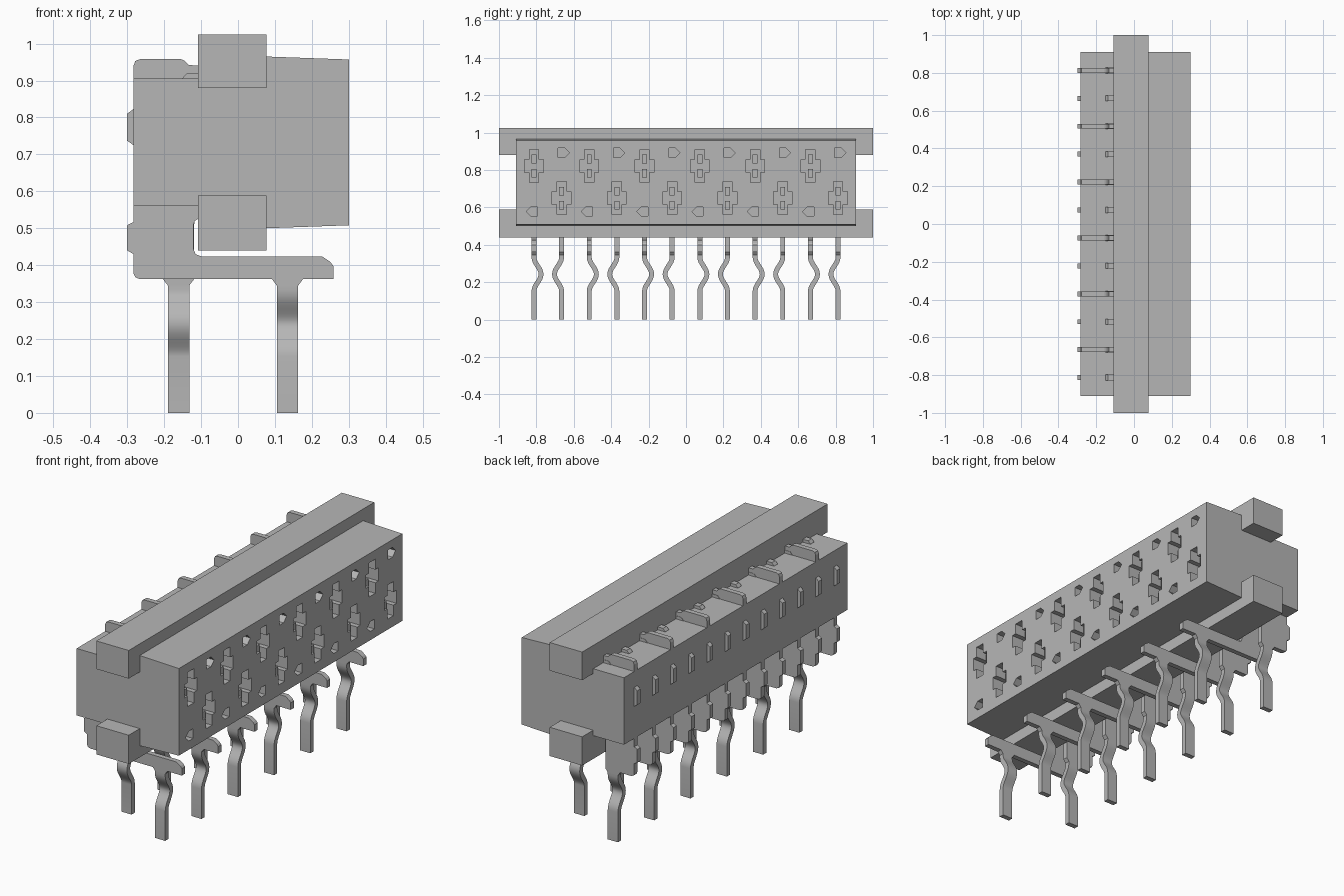
import bpy, bmesh, math

cube = bpy.data.objects.get("Cube")
if cube:
    bpy.data.objects.remove(cube, do_unlink=True)

grey = bpy.data.materials.new("plain grey")
grey.diffuse_color = (0.47, 0.47, 0.47, 1)
grey.use_nodes = True
grey.node_tree.nodes["Principled BSDF"].inputs["Base Color"].default_value = (0.47, 0.47, 0.47, 1)

COUNT, PITCH, THICK = 12, 0.1478, 0.026
ROW = [(i - (COUNT - 1) / 2) * PITCH for i in range(COUNT)]


def prism(bm, pts, axis, lo, hi):
    """Extrude a 2D outline: axis y takes (x, z) points, axis x takes (y, z) points."""
    def place(p, d):
        return (p[0], d, p[1]) if axis == "y" else (d, p[0], p[1])
    a = [bm.verts.new(place(p, lo)) for p in pts]
    b = [bm.verts.new(place(p, hi)) for p in pts]
    bm.faces.new(a)
    bm.faces.new(b[::-1])
    for i in range(len(pts)):
        j = (i + 1) % len(pts)
        bm.faces.new((a[i], b[i], b[j], a[j]))


def rect(a0, a1, z0, z1):
    return [(a0, z0), (a1, z0), (a1, z1), (a0, z1)]


def finish(bm, name, smooth=False):
    bmesh.ops.recalc_face_normals(bm, faces=bm.faces)
    mesh = bpy.data.meshes.new(name)
    bm.to_mesh(mesh)
    bm.free()
    mesh.materials.append(grey)
    ob = bpy.data.objects.new(name, mesh)
    bpy.context.collection.objects.link(ob)
    bpy.ops.object.select_all(action="DESELECT")
    ob.select_set(True)
    bpy.context.view_layer.objects.active = ob
    if smooth:
        bpy.ops.object.shade_smooth_by_angle(angle=math.radians(35))
    return ob


def cross(y, z):
    """Plus-shaped outline of a contact opening."""
    w, W, h, H = 0.025, 0.05, 0.034, 0.088
    quarter = [(w, H), (w, h), (W, h)]
    right = quarter + [(a, -b) for a, b in quarter[::-1]]
    return [(y + a, z + b) for a, b in right + [(-a, b) for a, b in right[::-1]]]


# Housing: stepped block with a slightly tapered mating end
bm = bmesh.new()
prism(bm, [(-0.283, 0.56), (-0.02, 0.56), (-0.02, 0.497), (0.075, 0.50), (0.30, 0.508),
           (0.30, 0.957), (0.075, 0.965), (-0.02, 0.967), (-0.02, 0.905), (-0.283, 0.905)],
      "y", -0.91, 0.91)
housing = finish(bm, "housing")

# Openings in the mating face: staggered crosses and small arrow pits
bm = bmesh.new()
for i, y in enumerate(ROW):
    even = i % 2 == 0
    prism(bm, cross(y, 0.822 if even else 0.65), "x", 0.13, 0.35)
    s = -1 if even else 1
    z = 0.578 if even else 0.892
    yc = y + s * 0.012
    prism(bm, [(yc - s * 0.03, z - 0.025), (yc + s * 0.005, z - 0.025), (yc + s * 0.03, z),
               (yc + s * 0.005, z + 0.025), (yc - s * 0.03, z + 0.025)], "x", 0.26, 0.35)
cutter = finish(bm, "opening_cutter")
cutter.hide_render = True
mod = housing.modifiers.new("openings", "BOOLEAN")
mod.operation = "DIFFERENCE"
mod.solver = "EXACT"
mod.object = cutter
bpy.context.view_layer.objects.active = housing
bpy.ops.object.modifier_apply(modifier=mod.name)
bpy.data.objects.remove(cutter, do_unlink=True)

# Rails running past both ends of the housing
for name, z0, z1 in (("top_rail", 0.88, 1.025), ("bottom_rail", 0.44, 0.588)):
    bm = bmesh.new()
    prism(bm, rect(-0.108, 0.077, z0, z1), "y", -1, 1)
    finish(bm, name)

# Rounded ribs on the back wall, lugs and small stubs on the top step
ribs, lugs, tines = bmesh.new(), bmesh.new(), bmesh.new()
for i, y in enumerate(ROW):
    y0, y1 = y - THICK / 2, y + THICK / 2
    prism(ribs, [(-0.27, 0.72), (-0.283, 0.725), (-0.30, 0.737), (-0.30, 0.81),
                 (-0.283, 0.823), (-0.27, 0.825)], "y", y0, y1)
    prism(lugs, [(-0.155, 0.89), (-0.15, 0.907), (-0.138, 0.92), (-0.10, 0.92), (-0.10, 0.89)],
          "y", y0 - 0.002, y1 + 0.002)
    if i % 2:
        prism(lugs, [(-0.283, 0.89), (-0.283, 0.94), (-0.278, 0.953), (-0.265, 0.958),
                     (-0.155, 0.958), (-0.145, 0.954), (-0.133, 0.942), (-0.10, 0.94),
                     (-0.10, 0.89)], "y", y0, y1)
    # Pair of contact tips inside each cross opening
    z = 0.65 if i % 2 else 0.822
    prism(tines, rect(0.12, 0.25, z + 0.014, z + 0.06), "y", y0, y1)
    prism(tines, rect(0.12, 0.27, z - 0.062, z - 0.016), "y", y0, y1)
finish(ribs, "back_ribs")
finish(lugs, "top_lugs")
finish(tines, "contact_tips")

# Contact plates: long ones carry a forward arm, short ones stop below the back step
left_edge = [(-0.10, 0.58), (-0.283, 0.58), (-0.283, 0.517), (-0.30, 0.508), (-0.30, 0.44),
             (-0.283, 0.43), (-0.283, 0.378), (-0.278, 0.367), (-0.265, 0.362)]


def leg_root(x):
    """Small flare where a leg leaves the plate."""
    return [(x - 0.042, 0.362), (x - 0.029, 0.345), (x + 0.029, 0.345), (x + 0.042, 0.362)]


BACK_X, FRONT_X = -0.161, 0.134
long_edge = leg_root(FRONT_X) + [(0.258, 0.362), (0.258, 0.398), (0.25, 0.409), (0.227, 0.424),
                                 (-0.10, 0.424), (-0.115, 0.43), (-0.121, 0.445),
                                 (-0.121, 0.508), (-0.117, 0.52), (-0.10, 0.53)]
short_edge = leg_root(BACK_X) + [(-0.119, 0.508), (-0.117, 0.52), (-0.10, 0.53)]

plates, legs = bmesh.new(), bmesh.new()
for i, y in enumerate(ROW):
    even = i % 2 == 0
    prism(plates, left_edge + (long_edge if even else short_edge), "y",
          y - THICK / 2, y + THICK / 2)
    # Leg with one sideways kink, long and short legs bending opposite ways
    side = 1 if even else -1
    mid, half, reach = 0.243, 0.09, 0.038
    zs = [0.0] + [mid - half + 2 * half * k / 16 for k in range(17)] + [0.35]
    near, far = [], []
    for z in zs:
        t = max(-1, min(1, (z - mid) / half))
        off = side * reach * (0.5 + 0.5 * math.cos(math.pi * t))
        slope = -side * reach * 0.5 * math.pi / half * math.sin(math.pi * t)
        n = math.hypot(1, slope)
        dy, dz = THICK / 2 / n, -slope * THICK / 2 / n
        near.append((y + off - dy, z - dz))
        far.append((y + off + dy, z + dz))
    x = FRONT_X if even else BACK_X
    prism(legs, near + far[::-1], "x", x - 0.029, x + 0.029)
finish(plates, "contact_plates")
finish(legs, "contact_legs", smooth=True)
